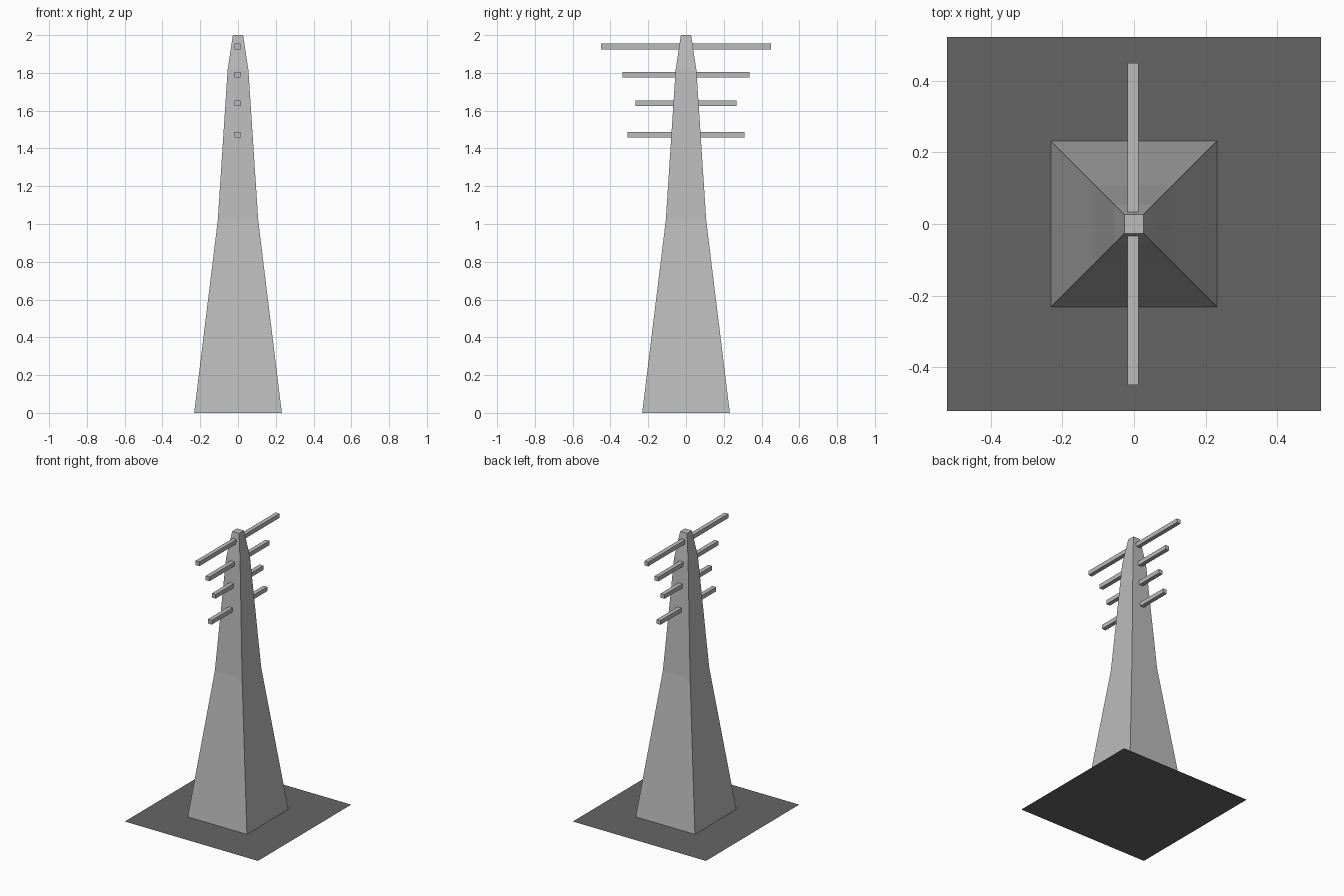
import bpy
import bmesh

if "Cube" in bpy.data.objects:
    bpy.data.objects.remove(bpy.data.objects["Cube"])


def grey(name, value):
    mat = bpy.data.materials.new(name)
    mat.diffuse_color = (value, value, value, 1)
    mat.use_nodes = True
    mat.node_tree.nodes["Principled BSDF"].inputs["Base Color"].default_value = mat.diffuse_color
    return mat


def new_object(name, bm, mat):
    bmesh.ops.recalc_face_normals(bm, faces=bm.faces)
    mesh = bpy.data.meshes.new(name)
    bm.to_mesh(mesh)
    bm.free()
    mesh.materials.append(mat)
    obj = bpy.data.objects.new(name, mesh)
    bpy.context.collection.objects.link(obj)
    return obj


def loft_square(name, profile, mat):
    """Square tower lofted through (height, half width) pairs."""
    bm = bmesh.new()
    rings = [[bm.verts.new((sx * h, sy * h, z))
              for sx, sy in ((-1, -1), (1, -1), (1, 1), (-1, 1))]
             for z, h in profile]
    for low, high in zip(rings, rings[1:]):
        for i in range(4):
            j = (i + 1) % 4
            bm.faces.new((low[i], low[j], high[j], high[i]))
    bm.faces.new(rings[-1])
    return new_object(name, bm, mat)


def beam(name, centre, size, mat):
    bm = bmesh.new()
    bmesh.ops.create_cube(bm, size=1)
    bmesh.ops.scale(bm, vec=size, verts=bm.verts)
    bmesh.ops.translate(bm, vec=centre, verts=bm.verts)
    return new_object(name, bm, mat)


steel = grey("steel_grey", 0.5)
dark = grey("dark_grey", 0.13)

# Flat square base sheet
bm = bmesh.new()
bmesh.ops.create_grid(bm, x_segments=1, y_segments=1, size=0.522)
new_object("base_sheet", bm, dark)

# Tapering tower body
loft_square("tower_body", [(0, 0.232), (1.02, 0.107), (1.815, 0.055), (2.0, 0.027)], steel)

# Cross arms running through the tower: height, half length
arms = [(1.94, 0.449), (1.79, 0.336), (1.64, 0.267), (1.473, 0.311)]
for n, (z, half) in enumerate(arms, 1):
    beam(f"cross_arm_{n}", (-0.003, 0, z), (0.03, 2 * half, 0.03), steel)
